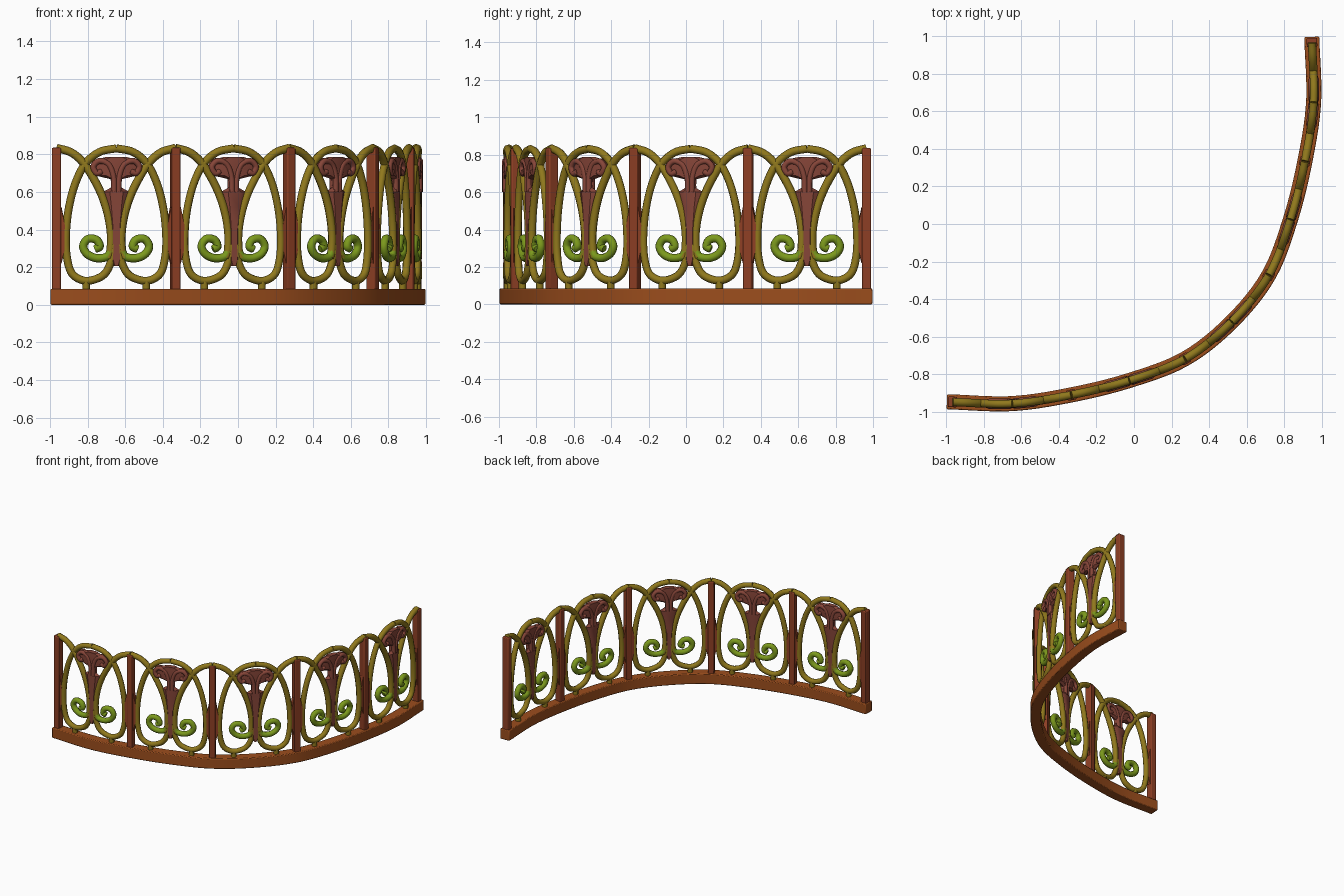
import bpy, bmesh
from mathutils import Vector

if "Cube" in bpy.data.objects:
    bpy.data.objects.remove(bpy.data.objects["Cube"])


def material(name, rgb):
    m = bpy.data.materials.new(name)
    m.diffuse_color = (*rgb, 1)
    m.use_nodes = True
    m.node_tree.nodes["Principled BSDF"].inputs["Base Color"].default_value = m.diffuse_color
    return m


RUST = material("rust", (0.33, 0.075, 0.012))
RED = material("dark_red", (0.27, 0.05, 0.018))
OLIVE = material("olive", (0.28, 0.19, 0.012))
GREEN = material("green", (0.2, 0.32, 0.012))
PURPLE = material("purple", (0.24, 0.06, 0.04))


def spline(pts, n=8):
    """Catmull-Rom samples through 2D points."""
    p = [Vector(q) for q in pts]
    p = [2 * p[0] - p[1]] + p + [2 * p[-1] - p[-2]]
    out = []
    for a, b, c, d in zip(p, p[1:], p[2:], p[3:]):
        for i in range(n):
            t = i / n
            out.append(0.5 * (2 * b + (c - a) * t + (2 * a - 5 * b + 4 * c - d) * t * t
                              + (3 * b - a - 3 * c + d) * t ** 3))
    return out + [p[-2]]


# plan path of the fence, mirrored about the diagonal
half = [(-0.995, -0.945), (-0.65, -0.955), (-0.33, -0.908), (-0.018, -0.83), (0.275, -0.715)]
PATH = spline(half + [(0.52, -0.52)] + [(-y, -x) for x, y in reversed(half)], 16)
DIST = [0.0]
for a, b in zip(PATH, PATH[1:]):
    DIST.append(DIST[-1] + (b - a).length)
LENGTH = DIST[-1]
PITCH = (LENGTH - 0.06) / 5


def place(s, z, off=0.0):
    """Distance along path, height, outward offset -> world point."""
    i = 0
    while i < len(DIST) - 2 and DIST[i + 1] < s:
        i += 1
    t = (s - DIST[i]) / (DIST[i + 1] - DIST[i])
    p = PATH[i].lerp(PATH[i + 1], t)
    d = (PATH[min(i + 2, len(PATH) - 1)] - PATH[max(i - 1, 0)]).normalized()
    return Vector((p.x + d.y * off, p.y - d.x * off, z))


def bars(name, paths, r, mat, tip=1.0):
    """Round bars through lists of (s, z, offset)."""
    cu = bpy.data.curves.new(name, 'CURVE')
    cu.dimensions = '3D'
    cu.bevel_depth = r
    cu.bevel_resolution = 2
    cu.use_fill_caps = True
    for path in paths:
        sp = cu.splines.new('POLY')
        sp.points.add(len(path) - 1)
        for i, (pt, q) in enumerate(zip(sp.points, path)):
            pt.co = (*place(*q), 1)
            pt.radius = tip if i == len(path) - 1 else 1
        sp.use_smooth = True
    cu.materials.append(mat)
    bpy.context.collection.objects.link(bpy.data.objects.new(name, cu))


def sweep(name, strips, mat, bevel=0.0):
    """Closed solids, each a list of equal-size rings of (s, z, offset)."""
    bm = bmesh.new()
    for rings in strips:
        vs = [[bm.verts.new(place(*q)) for q in ring] for ring in rings]
        for a, b in zip(vs, vs[1:]):
            for i in range(len(a)):
                j = (i + 1) % len(a)
                bm.faces.new((a[i], a[j], b[j], b[i]))
        bm.faces.new(vs[0])
        bm.faces.new(vs[-1])
    bmesh.ops.recalc_face_normals(bm, faces=bm.faces)
    me = bpy.data.meshes.new(name)
    bm.to_mesh(me)
    bm.free()
    me.materials.append(mat)
    ob = bpy.data.objects.new(name, me)
    bpy.context.collection.objects.link(ob)
    if bevel:
        mod = ob.modifiers.new("bevel", 'BEVEL')
        mod.width, mod.segments = bevel, 2
    bpy.context.view_layer.objects.active = ob
    bpy.ops.object.select_all(action='DESELECT')
    ob.select_set(True)
    bpy.ops.object.shade_smooth_by_angle(angle=0.6)


posts = [0.03 + i * PITCH for i in range(6)]
mids = [p + PITCH / 2 for p in posts[:5]]


def panels(pts, off=0.0, n=6):
    """Repeat a half-panel path mirrored in all five panels."""
    samples = spline(pts, n)
    return [[(m + sg * p.x, p.y, off) for p in samples] for m in mids for sg in (1, -1)]


# curved bottom rail
sweep("bottom_rail", [[[(LENGTH * i / 60, z, o) for z, o in
      ((0, -0.04), (0, 0.04), (0.085, 0.04), (0.085, -0.04))] for i in range(61)]], RUST, 0.006)

# upright posts
sweep("posts", [[[(p + u, z, o) for u, o in
      ((-0.024, -0.028), (0.024, -0.028), (0.024, 0.028), (-0.024, 0.028))]
      for z in (0.07, 0.835)] for p in posts], RED, 0.006)

# large loops: central arch down round the oval to the stem
bars("oval_loops", panels([(0, .832), (.09, .812), (.165, .75), (.22, .64), (.255, .5), (.268, .36),
     (.262, .25), (.235, .165), (.17, .128), (.1, .14), (.053, .175), (.022, .25), (.015, .32)]),
     0.021, OLIVE)

# arches from each post top sweeping down into the stem
bars("post_arches", panels([(PITCH / 2, .834), (.24, .81), (.175, .755), (.117, .665), (.072, .57),
     (.042, .47), (.028, .37), (.032, .28), (.045, .25)]), 0.022, OLIVE)

# scrolls at the foot of the stem
bars("scrolls", panels([(.03, .285), (.05, .255), (.105, .248), (.155, .27), (.176, .312), (.15, .35),
     (.105, .345), (.088, .31), (.115, .296)]), 0.022, GREEN, 0.8)

# small curls of the top ornament, on both faces
curl = [(.012, .6), (.015, .68), (.04, .745), (.09, .765), (.122, .735), (.105, .7), (.075, .71)]
bars("top_curls", panels(curl, 0.012) + panels(curl, -0.012), 0.016, PURPLE, 0.7)

# solid web behind the ornament and the stem
web = [(.787, .05), (.77, .12), (.72, .14), (.688, .115), (.668, .03), (.625, .025),
       (.6, .07), (.52, .052), (.4, .035), (.24, .035), (.205, .015)]
sweep("stem_webs", [[[(m - w, z, 0), (m - w * .5, z, .02), (m + w * .5, z, .02), (m + w, z, 0),
      (m + w * .5, z, -.02), (m - w * .5, z, -.02)] for z, w in web] for m in mids], PURPLE)

# fillets joining ovals to posts
joints = [(p + sg * 0.026, sg) for i, p in enumerate(posts) for sg in (1, -1)
          if not (i == 0 and sg < 0) and not (i == 5 and sg > 0)]
sweep("side_joints", [[[(s - 0.018 * sg, z, -.018), (s + w * sg, z, -.018),
      (s + w * sg, z, .018), (s - 0.018 * sg, z, .018)]
      for z, w in ((.22, .0), (.3, .02), (.42, .02), (.52, .0))] for s, sg in joints], RED)

# small feet under the ovals
bars("feet", [[(m + u, .07, 0), (m + u, .125, 0)] for m in mids for u in (-.16, .16)], 0.02, OLIVE)
